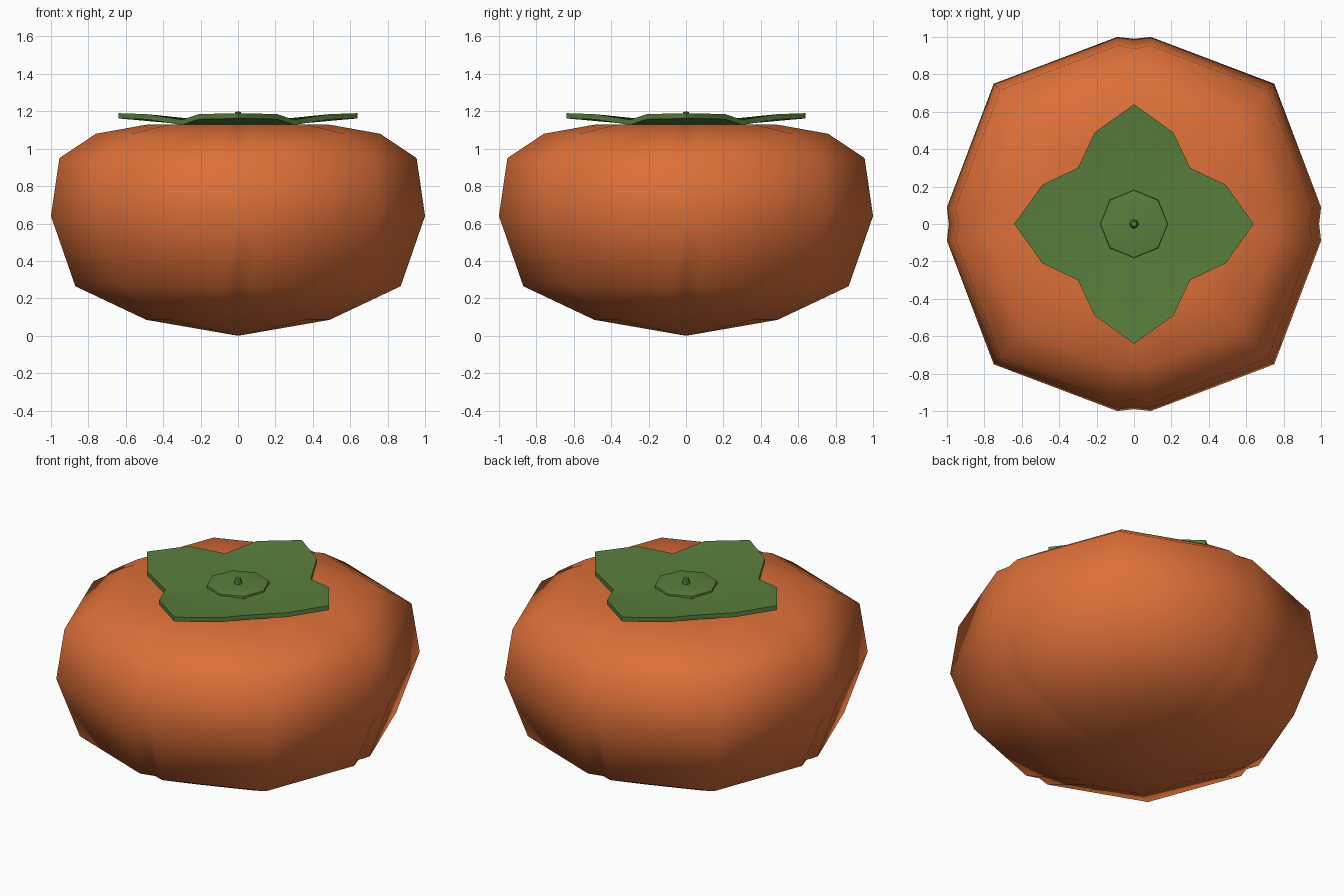
import bpy, math

if "Cube" in bpy.data.objects:
    bpy.data.objects.remove(bpy.data.objects["Cube"])


def make_object(name, verts, faces, color, angle):
    mesh = bpy.data.meshes.new(name)
    mesh.from_pydata(verts, [], faces)
    obj = bpy.data.objects.new(name, mesh)
    bpy.context.collection.objects.link(obj)
    mat = bpy.data.materials.new(name + "_color")
    mat.diffuse_color = color
    mat.use_nodes = True
    mat.node_tree.nodes["Principled BSDF"].inputs["Base Color"].default_value = mat.diffuse_color
    mesh.materials.append(mat)
    bpy.ops.object.select_all(action='DESELECT')
    bpy.context.view_layer.objects.active = obj
    obj.select_set(True)
    bpy.ops.object.shade_smooth_by_angle(angle=math.radians(angle))
    return obj


def four_fold(points):
    """Repeat a quarter outline of (x, y, z) around z."""
    out = []
    for k in range(4):
        c, s = [(1, 0), (0, 1), (-1, 0), (0, -1)][k]
        out += [(x * c - y * s, x * s + y * c, z) for x, y, z in points]
    return out


def loft(rings, bottom=None, top=None):
    """Join equal rings with quads, with optional pole fans."""
    n = len(rings[0])
    verts = [v for r in rings for v in r]
    faces = []
    for i in range(len(rings) - 1):
        for j in range(n):
            k = (j + 1) % n
            faces.append((i * n + j, i * n + k, (i + 1) * n + k, (i + 1) * n + j))
    if bottom:
        verts.append(bottom)
        faces += [((j + 1) % n, j, len(verts) - 1) for j in range(n)]
    if top:
        verts.append(top)
        b = (len(rings) - 1) * n
        faces += [(b + j, b + (j + 1) % n, len(verts) - 1) for j in range(n)]
    return verts, faces


# Fruit: four lobes with shallow grooves; (radius, height, groove factor)
profile = [(0.49, 0.085, 0.96), (0.87, 0.265, 0.97), (1.0, 0.64, 0.99),
           (0.955, 0.95, 0.98), (0.76, 1.08, 0.96), (0.48, 1.13, 0.95),
           (0.2, 1.11, 0.95)]
rings = [four_fold([(r * g, 0, z), (r, 0.09 * r, z), (0.75 * r, 0.75 * r, z),
                    (0.09 * r, r, z)]) for r, z, g in profile]
make_object("fruit", *loft(rings, (0, 0, 0), (0, 0, 1.08)),
            (0.72, 0.16, 0.04, 1), 60)

# Calyx: four pointed leaves, dished in the middle
top = four_fold([(0.64, 0, 1.19), (0.49, 0.21, 1.185),
                 (0.30, 0.30, 1.155), (0.21, 0.49, 1.185)])
low = [(x, y, z - 0.028) for x, y, z in top]
make_object("calyx", *loft([low, top], (0, 0, 1.105), (0, 0, 1.135)),
            (0.10, 0.21, 0.045, 1), 40)


def circle(r, z, n=8):
    return [(r * math.cos(2 * math.pi * i / n), r * math.sin(2 * math.pi * i / n), z)
            for i in range(n)]


# Button and stem in the middle of the calyx
make_object("calyx_button",
            *loft([circle(0.185, 1.13), circle(0.18, 1.16), circle(0.11, 1.17)],
                  (0, 0, 1.13), (0, 0, 1.16)), (0.10, 0.21, 0.045, 1), 40)
make_object("stem", *loft([circle(0.028, 1.15), circle(0.015, 1.195)],
                          (0, 0, 1.15), (0, 0, 1.2)), (0.10, 0.21, 0.045, 1), 40)
